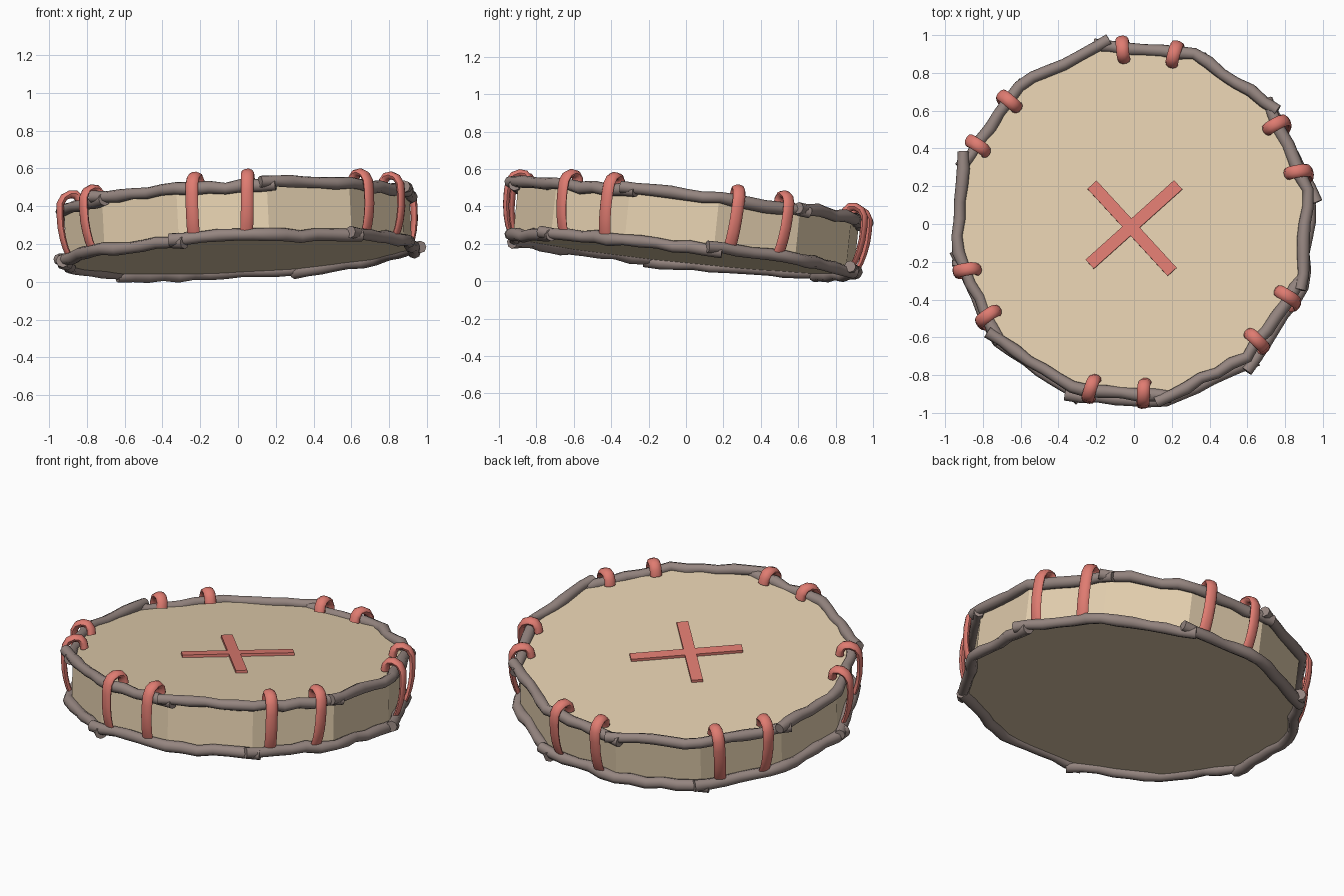
import bpy, bmesh, math, random
from mathutils import Vector, Matrix

if "Cube" in bpy.data.objects:
    bpy.data.objects.remove(bpy.data.objects["Cube"])

random.seed(4)
R, H = 0.93, 0.135          # drum radius and half height
UP = Vector((0, 0, 1))
TILT = UP.rotation_difference(Vector((-0.05, 0.105, 1)).normalized()).to_matrix().to_4x4()
PLACE = Matrix.Translation((0, 0, 0.278)) @ TILT


def material(name, color):
    m = bpy.data.materials.new(name)
    m.diffuse_color = (*color, 1)
    m.use_nodes = True
    m.node_tree.nodes["Principled BSDF"].inputs["Base Color"].default_value = m.diffuse_color
    return m


HIDE = material("hide", (0.78, 0.63, 0.43))
WOOD = material("wood", (0.30, 0.235, 0.215))
RED = material("red", (0.74, 0.20, 0.165))


def finish(name, bm, mat, smooth):
    bmesh.ops.recalc_face_normals(bm, faces=bm.faces)
    me = bpy.data.meshes.new(name)
    bm.to_mesh(me)
    bm.free()
    me.materials.append(mat)
    ob = bpy.data.objects.new(name, me)
    bpy.context.collection.objects.link(ob)
    ob.matrix_world = PLACE
    if smooth:
        bpy.ops.object.select_all(action='DESELECT')
        ob.select_set(True)
        bpy.context.view_layer.objects.active = ob
        bpy.ops.object.shade_smooth_by_angle(angle=math.radians(50))


def sweep(name, pts, ref, sizes, mat, sides=8):
    """Tube along pts; sizes are (half width along ref, half thickness)."""
    bm = bmesh.new()
    rings = []
    for i, p in enumerate(pts):
        t = (pts[min(i + 1, len(pts) - 1)] - pts[max(i - 1, 0)]).normalized()
        u = (ref - t * ref.dot(t)).normalized()
        v = t.cross(u)
        a, b = sizes[i]
        rings.append([bm.verts.new(p + u * a * math.cos(k * math.tau / sides)
                                   + v * b * math.sin(k * math.tau / sides))
                      for k in range(sides)])
    for r0, r1 in zip(rings, rings[1:]):
        for k in range(sides):
            j = (k + 1) % sides
            bm.faces.new((r0[k], r0[j], r1[j], r1[k]))
    bm.faces.new(rings[0])
    bm.faces.new(rings[-1])
    finish(name, bm, mat, True)


def polar(r, deg, z):
    a = math.radians(deg)
    return Vector((r * math.cos(a), r * math.sin(a), z))


# Twelve-sided drum body
bm = bmesh.new()
bmesh.ops.create_cone(bm, cap_ends=True, segments=12, radius1=R, radius2=R, depth=2 * H,
                      matrix=Matrix.Rotation(math.radians(10), 4, 'Z'))
finish("drum_body", bm, HIDE, False)

# Painted cross on the drum head
for i, (ang, cx, cy) in enumerate([(42, 0.015, 0.0), (-47.5, 0.005, -0.02)]):
    bm = bmesh.new()
    m = (Matrix.Translation((cx - 0.008, cy - 0.018, H + 0.006))
         @ Matrix.Rotation(math.radians(ang), 4, 'Z')
         @ Matrix.Diagonal((0.63, 0.065, 0.02, 1)))
    bmesh.ops.create_cube(bm, size=1, matrix=m)
    finish(f"cross_bar_{i + 1}", bm, RED, False)

# Crooked sticks around both rims, two drum sides per stick
for rim, z, start in (("top", H, 40), ("bottom", -H, 10)):
    for s in range(6):
        a0 = start + 60 * s
        c = [polar(0.94, a0 + 30 * k, z) for k in range(3)]
        c[0] += UP * 0.008 + polar(0.012, a0, 0)
        c[2] -= UP * 0.008
        path, sizes = [], []
        for k in range(13):
            f = -0.09 + k * (2.18 / 12)
            seg = 0 if f < 1 else 1
            p = c[seg].lerp(c[seg + 1], f - seg)
            p += polar(random.uniform(-0.004, 0.012), a0 + 30 * f, random.uniform(-0.008, 0.008))
            path.append(p)
            r = random.uniform(0.029, 0.036)
            sizes.append((r, r))
        sweep(f"{rim}_rim_stick_{s + 1}", path, UP, sizes, WOOD)

# Paired hooked ties: over the top rim and down the outside
HOOK = [(0.862, 0.145), (0.868, 0.178), (0.888, 0.2), (0.918, 0.203), (0.95, 0.188),
        (0.97, 0.155), (0.974, 0.1), (0.972, 0.03), (0.963, -0.03), (0.95, -0.08), (0.935, -0.115)]
for g in range(6):
    for side, off in (("a", 0), ("b", 17.5)):
        ang = -104 + 60 * g + off
        tang = polar(1, ang + 90, 0)
        slant = random.uniform(-0.02, 0.04)
        path = [polar(r, ang, z) + tang * slant * (0.5 - i / 10)
                for i, (r, z) in enumerate(HOOK)]
        sizes = [(0.034, 0.025 - 0.0012 * i) for i in range(len(HOOK))]
        sweep(f"tie_{g + 1}_{side}", path, tang, sizes, RED, 10)
